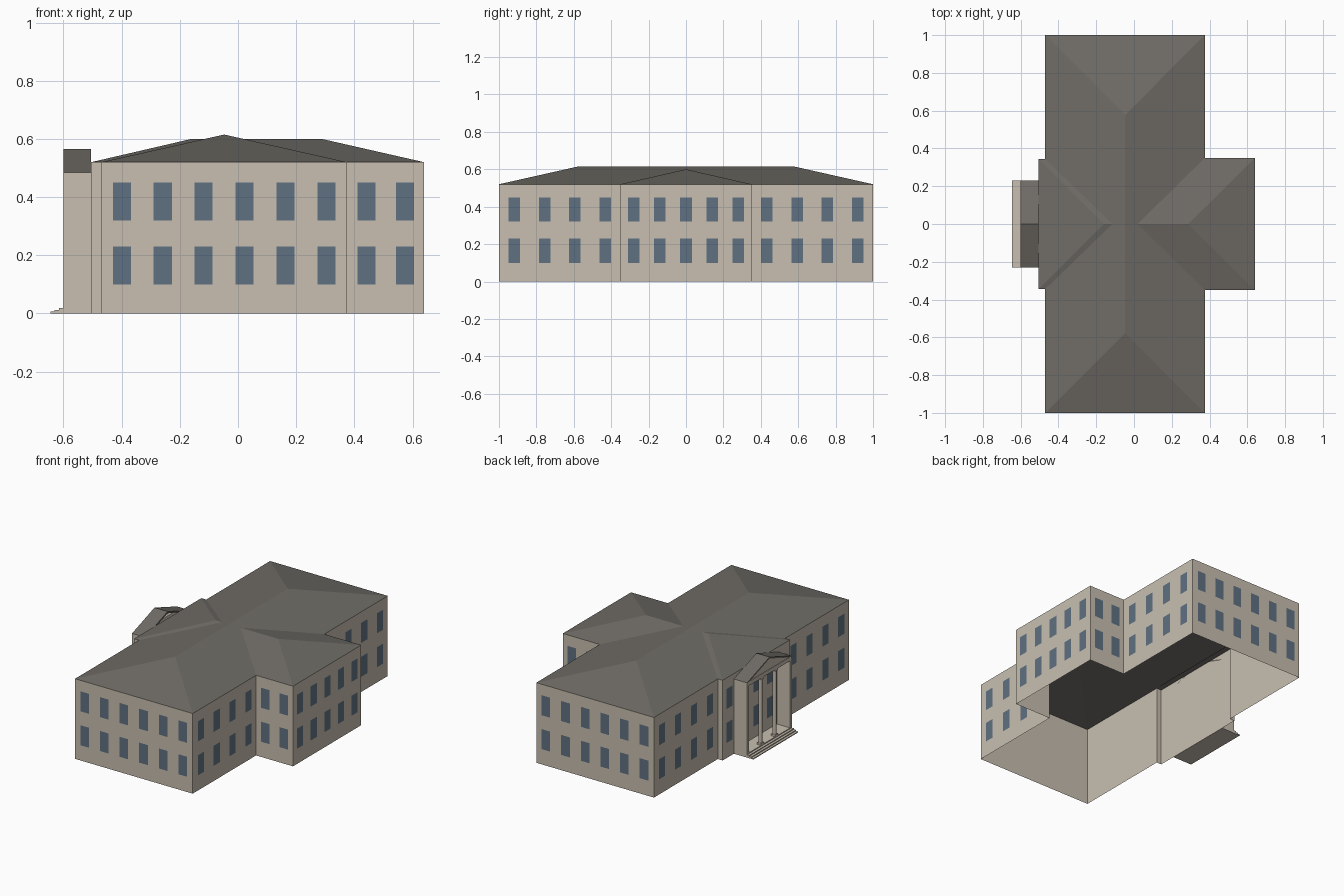
import bpy
from mathutils import Vector

cube = bpy.data.objects.get("Cube")
if cube:
    bpy.data.objects.remove(cube, do_unlink=True)


def material(name, rgb):
    mat = bpy.data.materials.new(name)
    mat.use_nodes = True
    mat.diffuse_color = (*rgb, 1)
    mat.node_tree.nodes["Principled BSDF"].inputs["Base Color"].default_value = (*rgb, 1)
    return mat


STONE = material("warm stone", (0.58, 0.52, 0.435))
ROOF = material("grey roofing", (0.16, 0.15, 0.133))
GLASS = material("blue glass", (0.117, 0.165, 0.225))


def build(name, verts, faces, mat):
    mesh = bpy.data.meshes.new(name)
    mesh.from_pydata(verts, [], faces)
    mesh.materials.append(mat)
    obj = bpy.data.objects.new(name, mesh)
    bpy.context.collection.objects.link(obj)
    return obj


def prism(name, profile, axis, lo, hi, mat):
    """Extrude a closed 2D profile (other two axes in order) from lo to hi."""
    def place(p, t):
        v = list(p)
        v.insert(axis, t)
        return v
    n = len(profile)
    verts = [place(p, t) for t in (lo, hi) for p in profile]
    faces = [(i, (i + 1) % n, (i + 1) % n + n, i + n) for i in range(n)]
    faces += [tuple(range(n))[::-1], tuple(range(n, 2 * n))]
    obj = build(name, verts, faces, mat)
    # make the winding consistently outward
    import bmesh
    bm = bmesh.new()
    bm.from_mesh(obj.data)
    bmesh.ops.recalc_face_normals(bm, faces=bm.faces)
    bm.to_mesh(obj.data)
    bm.free()
    return obj


def box(name, x0, x1, y0, y1, z0, z1, mat):
    return prism(name, [(x0, y0), (x1, y0), (x1, y1), (x0, y1)], 2, z0, z1, mat)


# Main dimensions
EAVE, RIDGE, WING_RIDGE = 0.52, 0.615, 0.60
WEST, EAST, END = -0.47, 0.375, 1.0
WING_X, WING_Y = 0.64, 0.35
BAY_X, BAY_Y = -0.505, 0.345
MID = (WEST + EAST) / 2

# Footprint corners, each with the window count of the wall that follows it
outline = [
    (WEST, -END, 6), (EAST, -END, 4), (EAST, -WING_Y, 2), (WING_X, -WING_Y, 5),
    (WING_X, WING_Y, 2), (EAST, WING_Y, 4), (EAST, END, 6), (WEST, END, 4),
    (WEST, BAY_Y, 0), (BAY_X, BAY_Y, 5), (BAY_X, -BAY_Y, 0), (WEST, -BAY_Y, 4),
]
count = len(outline)

# Outer walls, open underneath
build("outer_walls",
      [(x, y, z) for z in (0, EAVE) for x, y, _ in outline],
      [(i, (i + 1) % count, (i + 1) % count + count, i + count) for i in range(count)],
      STONE)

# Two rows of windows, spaced evenly along each wall
verts, faces = [], []
for i, (x, y, n) in enumerate(outline):
    start = Vector((x, y, 0))
    span = Vector((*outline[(i + 1) % count][:2], 0)) - start
    along = span.normalized()
    out = Vector((along.y, -along.x, 0)) * 0.002
    for k in range(n):
        centre = start + span * ((k + 0.5) / n) + out
        for z0 in (0.10, 0.32):
            b = len(verts)
            for s, z in ((-1, z0), (1, z0), (1, z0 + 0.13), (-1, z0 + 0.13)):
                verts.append(centre + along * 0.031 * s + Vector((0, 0, z)))
            faces.append((b, b + 1, b + 2, b + 3))
build("windows", verts, faces, GLASS)

# Hipped roof over the long block
HIP = 0.577
build("main_roof",
      [(WEST, -END, EAVE), (EAST, -END, EAVE), (EAST, END, EAVE), (WEST, END, EAVE),
       (MID, -HIP, RIDGE), (MID, HIP, RIDGE)],
      [(0, 1, 4), (1, 2, 5, 4), (2, 3, 5), (3, 0, 4, 5)], ROOF)


# Cross roofs: hip at the outer end, valleys against the main roof
def cross_roof(name, outer, inner, half, hip_x):
    reach = (WING_RIDGE - EAVE) / (RIDGE - EAVE)
    meet = inner + (MID - inner) * reach
    faces = [(0, 1, 2), (1, 4, 3, 2), (5, 0, 2, 3)]
    if outer < inner:
        faces = [f[::-1] for f in faces]
    build(name,
          [(outer, -half, EAVE), (outer, half, EAVE), (hip_x, 0, WING_RIDGE),
           (meet, 0, WING_RIDGE), (inner, half, EAVE), (inner, -half, EAVE)],
          faces, ROOF)


cross_roof("wing_roof", WING_X, EAST, WING_Y, 0.288)
cross_roof("bay_roof", BAY_X, WEST, BAY_Y, -0.16)

# Entrance porch: floor with steps in one profile
FRONT, HALF, FLOOR, BEAM = -0.60, 0.23, 0.025, 0.485
steps, rise, tread = 4, FLOOR / 4, 0.045 / 3
profile = [(BAY_X, 0)]
for k in range(steps):
    x = FRONT - 0.045 + k * tread
    profile += [(x, k * rise), (x, (k + 1) * rise)]
profile.append((BAY_X, FLOOR))
prism("porch_steps", profile, 1, -HALF, HALF, STONE)

# Porch side walls and round columns
for side, label in ((1, "left"), (-1, "right")):
    y0, y1 = sorted((side * HALF, side * (HALF - 0.02)))
    box("porch_wall_" + label, FRONT, BAY_X, y0, y1, 0, BEAM, STONE)
    bpy.ops.mesh.primitive_cylinder_add(
        vertices=16, radius=0.012, depth=0.435,
        location=(-0.585, side * 0.073, FLOOR + 0.2175))
    column = bpy.context.object
    column.name = "porch_column_" + label
    column.data.materials.append(STONE)
    bpy.ops.object.shade_smooth_by_angle()
    for part, z in (("base", FLOOR), ("capital", 0.448)):
        box("column_%s_%s" % (part, label), -0.6, -0.57,
            side * 0.073 - 0.015, side * 0.073 + 0.015, z, z + 0.012, STONE)

# Porch beam, pediment and thin gabled roof
box("porch_beam", FRONT, -0.57, -HALF + 0.02, HALF - 0.02, 0.46, BEAM, STONE)
PEAK, THICK = 0.565, 0.01
prism("pediment", [(-HALF + 0.02, BEAM), (HALF - 0.02, BEAM), (0, PEAK - THICK)],
      0, FRONT + 0.003, FRONT + 0.015, STONE)
prism("porch_roof",
      [(-HALF, BEAM), (-HALF + 0.028, BEAM), (0, PEAK - THICK),
       (HALF - 0.028, BEAM), (HALF, BEAM), (0, PEAK)],
      0, FRONT, BAY_X, ROOF)
